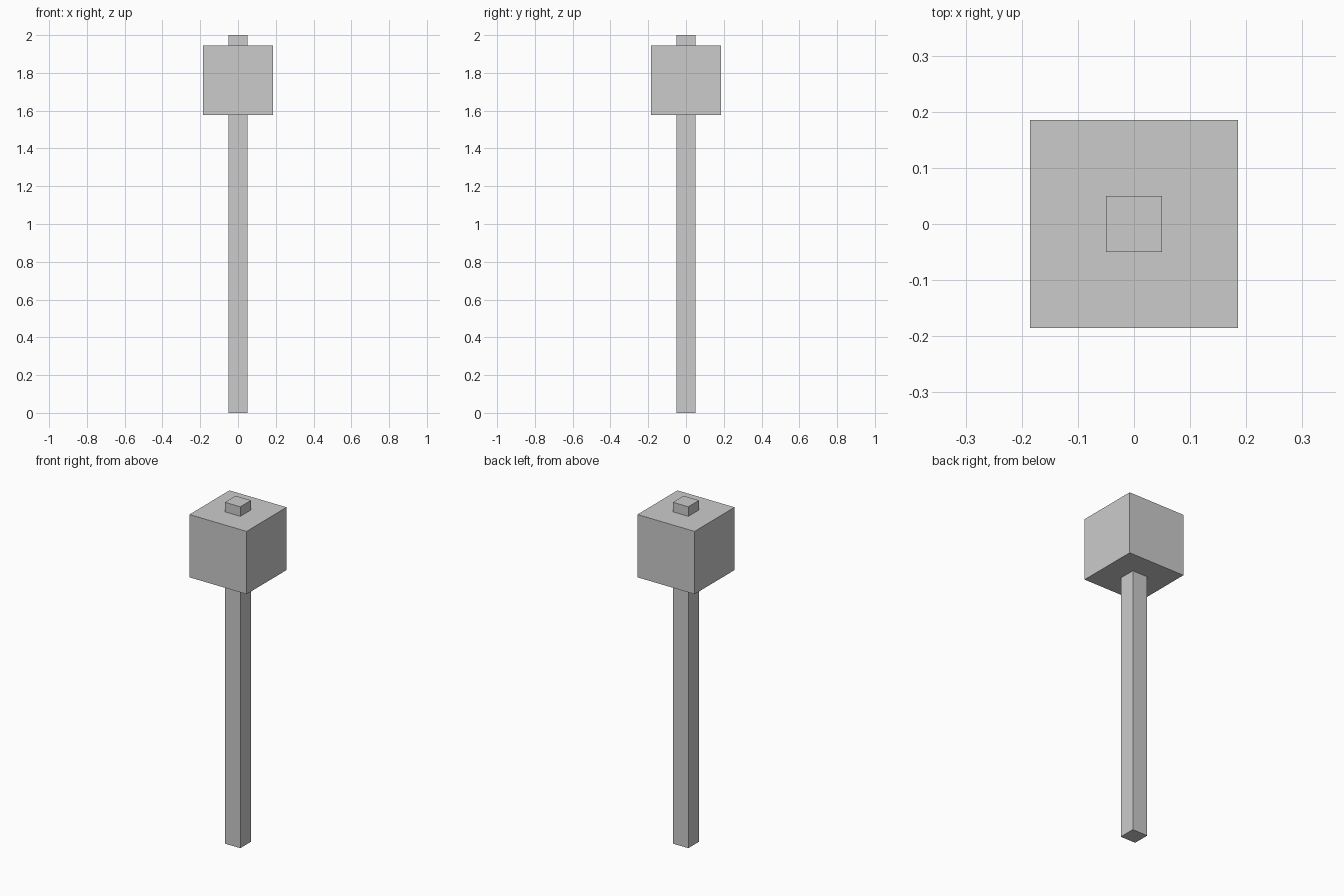
import bpy

if "Cube" in bpy.data.objects:
    bpy.data.objects.remove(bpy.data.objects["Cube"])


def box(name, width, z_low, z_high):
    """Square-section box centred on the z axis."""
    bpy.ops.mesh.primitive_cube_add(size=1, location=(0, 0, (z_low + z_high) / 2))
    obj = bpy.context.object
    obj.name = name
    obj.scale = (width, width, z_high - z_low)
    bpy.ops.object.transform_apply(location=False, rotation=False, scale=True)
    return obj


# Long square handle, running through the head and out at the top
box("handle", 0.099, 0.0, 2.0)

# Cubic mallet head
box("head", 0.37, 1.576, 1.944)
